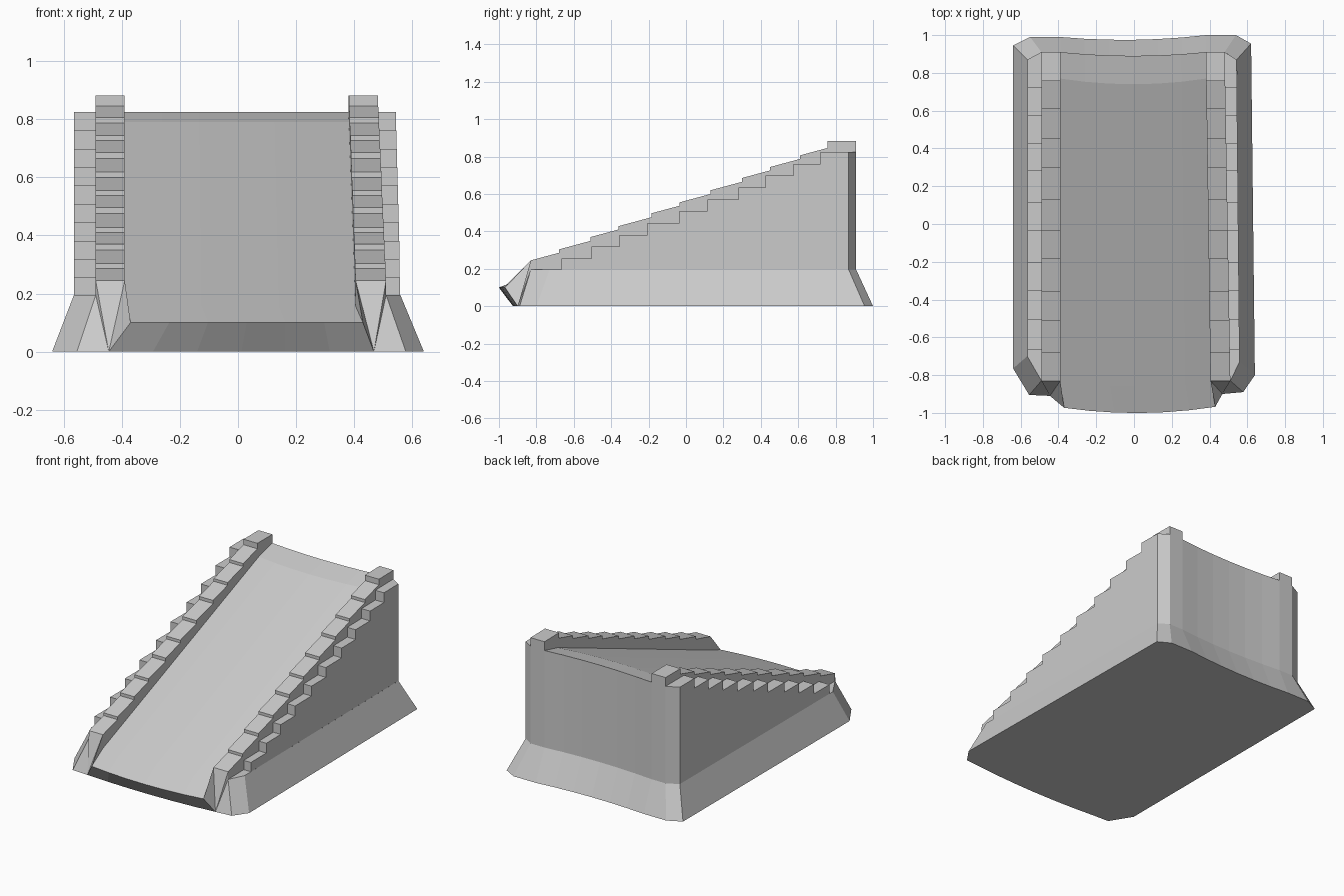
import bpy, bmesh
from mathutils import Vector

if "Cube" in bpy.data.objects:
    bpy.data.objects.remove(bpy.data.objects["Cube"])

# Per-side plan data (the two sides differ slightly)
LEFT = dict(s=-1, inner=(.39, .39), mid=(.49, .49), outer=(.565, .565), front=-.70,
            C=(-.37, -.973, .1), D=(-.445, -.91, 0), E=(-.555, -.905, 0), G=(-.64, -.765, 0),
            K=(-.64, .945, 0), L=(-.55, .99, 0))
RIGHT = dict(s=1, inner=(.405, .38), mid=(.51, .48), outer=(.56, .543), front=-.73,
             C=(.43, -.968, .1), D=(.468, -.90, 0), E=(.578, -.89, 0), G=(.64, -.80, 0),
             K=(.62, .955, 0), L=(.54, 1.0, 0))
Y0, Y1, ZS = -.83, .91, .195
COLS = [i / 6 for i in range(7)]


def plan_x(side, key, y):
    a, b = side[key]
    return side['s'] * (a + (b - a) * (y - Y0) / (Y1 - Y0))


def bow(t, depth):
    return -depth * (1 - (2 * t - 1) ** 2)


def finish(name, bm):
    bmesh.ops.remove_doubles(bm, verts=bm.verts, dist=1e-4)
    bmesh.ops.recalc_face_normals(bm, faces=bm.faces)
    me = bpy.data.meshes.new(name)
    bm.to_mesh(me)
    bm.free()
    ob = bpy.data.objects.new(name, me)
    bpy.context.collection.objects.link(ob)
    return ob


def face(bm, pts):
    bm.faces.new([bm.verts.new(p) for p in pts])


def loft(bm, loops):
    """Closed solid through equal-length closed loops."""
    for a, b in zip(loops, loops[1:]):
        n = len(a)
        for i in range(n):
            j = (i + 1) % n
            face(bm, [a[i], a[j], b[j], b[i]])
    face(bm, loops[0])
    face(bm, loops[-1])


# Sawtooth parapet profile: sloped coping slabs, level cap at the back
saw_y = [Y0, -.68, -.51, -.36, -.185, -.035, .13, .30, .45, .61, .757]
saw = [(Y0, .1)]
for a, b in zip(saw_y, saw_y[1:]):
    z = .245 + (a - Y0) * .39
    saw += [(a, z), (b, z + (b - a) * .27)]
saw += [(.757, .882), (Y1, .882), (Y1, .1)]

# Level-stepped ledge profile
step_y = [-.665, -.505, -.355, -.205, -.035, .115, .28, .425, .575, .72, Y1]
steps = [(step_y[0], ZS)]
for i, (a, b) in enumerate(zip(step_y, step_y[1:])):
    z = .255 + i * .0633
    steps += [(a, z), (b, z)]
steps.append((Y1, ZS))

for name, sd in (("left", LEFT), ("right", RIGHT)):
    # Parapet
    bm = bmesh.new()
    loft(bm, [[(plan_x(sd, k, y), y, z) for y, z in saw] for k in ('inner', 'mid')])
    finish(name + "_parapet", bm)
    # Stepped ledge and side wall, rear corner chamfered
    bm = bmesh.new()
    loft(bm, [[(plan_x(sd, 'mid', y), y, z) for y, z in steps],
              [(plan_x(sd, 'outer', y), min(y, .87), z) for y, z in steps]])
    finish(name + "_ledge", bm)

# Ramp slab with bowed cross-section and rear wall
bm = bmesh.new()
loops = []
for t in COLS:
    row = []
    for y, z in ((-.97, .1), (Y0, .156), (.77, .79), (Y1, .825), (Y1, ZS)):
        if y < Y0:
            l, r = Vector(LEFT['C']), Vector(RIGHT['C'])
            p = l.lerp(r, t)
        else:
            p = Vector((plan_x(LEFT, 'inner', y) * (1 - t) + plan_x(RIGHT, 'inner', y) * t, y, z))
        p.y += bow(t, .03 if y < .9 else .02)
        row.append(p)
    loops.append(row)
loft(bm, loops)
finish("ramp", bm)


# Flared base skirt: bottom loop runs left front -> back -> right front -> lip
def corner_pts(sd):
    f = lambda k, y, yy, z: Vector((plan_x(sd, k, y), yy, z))
    top = [f('mid', Y0, Y0, ZS), f('outer', sd['front'], sd['front'], ZS),
           f('outer', .87, .87, ZS), f('mid', Y1, Y1, ZS), f('inner', Y1, Y1, ZS)]
    bot = [Vector(sd[k]) for k in 'EGKL']
    bot.append(Vector((plan_x(sd, 'inner', Y1), sd['L'][1], 0)))
    return bot, top


def curve(a, b, depth):
    return [Vector(a).lerp(Vector(b), t) + Vector((0, bow(t, depth), 0)) for t in COLS]


bl, tl = corner_pts(LEFT)
br, tr = corner_pts(RIGHT)
lip_b = curve(RIGHT['D'], LEFT['D'], .02)
lip_t = curve(RIGHT['C'], LEFT['C'], .03)
bottom = bl + curve(bl[-1], br[-1], .02)[1:-1] + br[::-1]
top = tl + curve(tl[-1], tr[-1], .02)[1:-1] + tr[::-1]
bm = bmesh.new()
for b, t in ((bottom, top), (lip_b, lip_t)):
    for i in range(len(b) - 1):
        face(bm, [b[i], b[i + 1], t[i + 1], t[i]])
face(bm, bottom + lip_b)
for sd, t in ((LEFT, tl), (RIGHT, tr)):
    # Sloped toe closing the parapet front, and lowest tread
    A = (plan_x(sd, 'mid', Y0), Y0, .245)
    B = (plan_x(sd, 'inner', Y0), Y0, .245)
    C, D, E, F = sd['C'], sd['D'], sd['E'], t[0]
    face(bm, [E, F, D])
    face(bm, [F, A, D])
    face(bm, [A, B, D])
    face(bm, [B, C, D])
    face(bm, [B, (B[0], Y0, .156), C])
    y = step_y[0]
    face(bm, [F, t[1], (plan_x(sd, 'outer', y), y, ZS), (plan_x(sd, 'mid', y), y, ZS)])
finish("base_skirt", bm)
